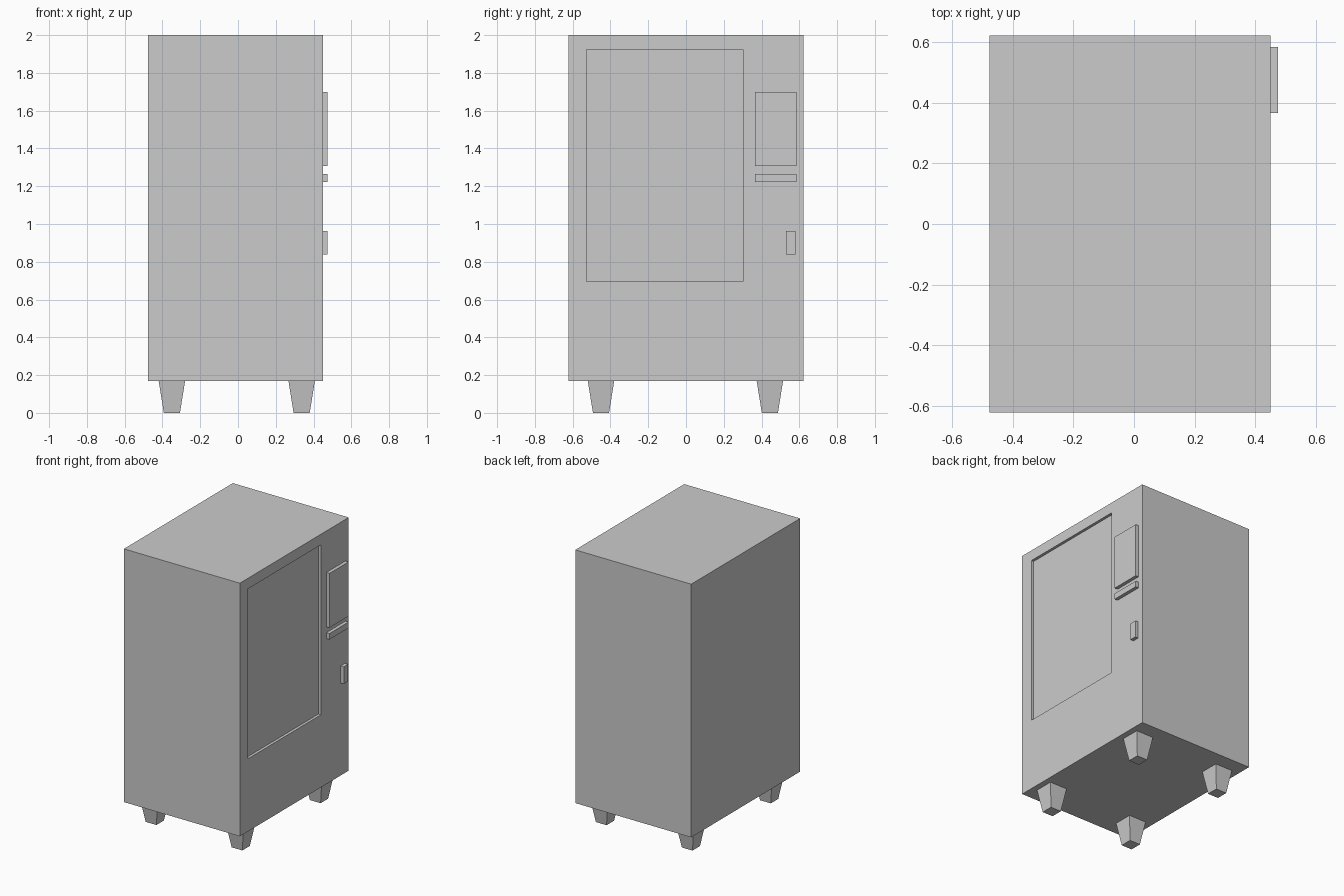
import bpy, bmesh

if "Cube" in bpy.data.objects:
    bpy.data.objects.remove(bpy.data.objects["Cube"])

def finish(name, bm):
    bmesh.ops.recalc_face_normals(bm, faces=bm.faces)
    mesh = bpy.data.meshes.new(name)
    bm.to_mesh(mesh)
    bm.free()
    obj = bpy.data.objects.new(name, mesh)
    bpy.context.collection.objects.link(obj)
    return obj

def box_bm(x0, x1, y0, y1, z0, z1):
    bm = bmesh.new()
    bmesh.ops.create_cube(bm, size=1)
    for v in bm.verts:
        v.co.x = x1 if v.co.x > 0 else x0
        v.co.y = y1 if v.co.y > 0 else y0
        v.co.z = z1 if v.co.z > 0 else z0
    return bm

FACE_X = 0.45    # door side of the cabinet
BASE_Z = 0.17

# Cabinet with a shallow display window recessed into the +x face
bm = box_bm(-0.477, FACE_X, -0.622, 0.622, BASE_Z, 2.0)
bm.normal_update()
door = next(f for f in bm.faces if f.normal.x > 0.9)
bmesh.ops.inset_region(bm, faces=[door], thickness=0.1)
for v in door.verts:
    v.co.y = 0.303 if v.co.y > 0 else -0.527
    v.co.z = 1.923 if v.co.z > 1.1 else 0.695
pane = bmesh.ops.extrude_discrete_faces(bm, faces=[door])["faces"][0]
for v in pane.verts:
    v.co.x -= 0.02
finish("cabinet", bm)

# Raised parts beside the window: (y0, y1, z0, z1)
fittings = {
    "control_panel": (0.366, 0.584, 1.307, 1.70),
    "payment_slot": (0.366, 0.584, 1.222, 1.265),
    "coin_return": (0.53, 0.58, 0.838, 0.962),
}
for name, (y0, y1, z0, z1) in fittings.items():
    finish(name, box_bm(FACE_X - 0.005, 0.475, y0, y1, z0, z1))

# Four square tapered feet
for xn, x in (("rear", -0.35), ("door_side", 0.337)):
    for yn, y in (("left", -0.45), ("right", 0.444)):
        bm = box_bm(-0.07, 0.07, -0.07, 0.07, 0, BASE_Z)
        for v in bm.verts:
            if v.co.z < 0.01:
                v.co.x *= 0.61
                v.co.y *= 0.61
            v.co.x += x
            v.co.y += y
        finish(f"{xn}_{yn}_foot", bm)
